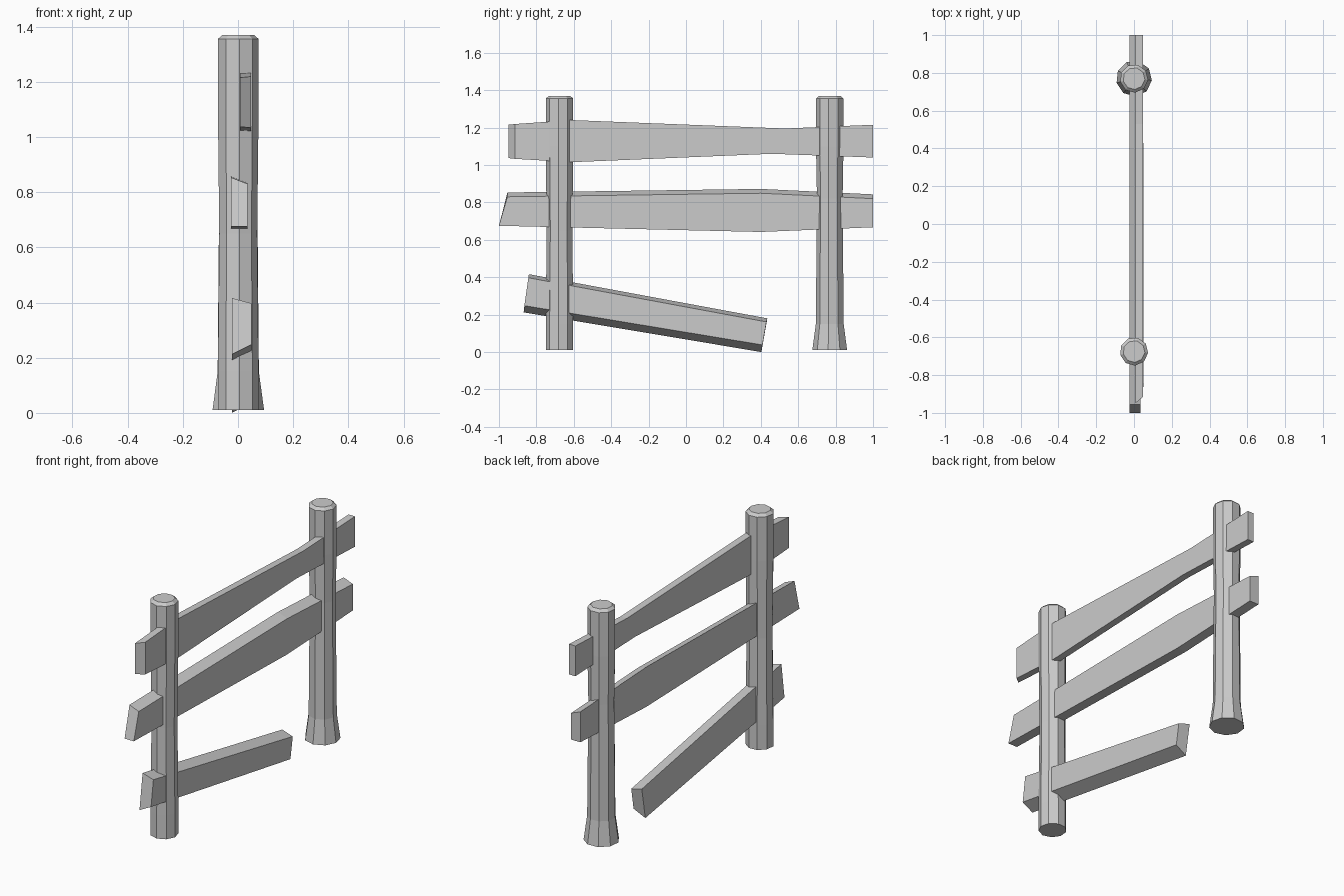
import bpy, math

if "Cube" in bpy.data.objects:
    bpy.data.objects.remove(bpy.data.objects["Cube"])


def make_object(name, verts, faces):
    mesh = bpy.data.meshes.new(name)
    mesh.from_pydata(verts, [], faces)
    obj = bpy.data.objects.new(name, mesh)
    bpy.context.collection.objects.link(obj)
    return obj


def skin_rings(name, rings):
    """Close a stack of equal-sized vertex rings (counter-clockwise seen from the last ring)."""
    n = len(rings[0])
    verts = [v for ring in rings for v in ring]
    faces = [(i * n + j, i * n + (j + 1) % n, (i + 1) * n + (j + 1) % n, (i + 1) * n + j)
             for i in range(len(rings) - 1) for j in range(n)]
    faces.append(tuple(reversed(range(n))))
    faces.append(tuple(range((len(rings) - 1) * n, len(rings) * n)))
    return make_object(name, verts, faces)


def post(name, y, profile, sides=9, turn=math.radians(354)):
    rings = [[(r * math.cos(turn + 2 * math.pi * k / sides),
               y + r * math.sin(turn + 2 * math.pi * k / sides), z)
              for k in range(sides)] for r, z in profile]
    return skin_rings(name, rings)


def rail(name, x0, x1, back, front):
    """Four-sided plank; each section lists (y, z) for top and bottom on the -x and +x faces."""
    rings = []
    for (bt, bb), (ft, fb) in zip(back, front):
        rings.append([(x0, *bb), (x0, *bt), (x1, *ft), (x1, *fb)])
    return skin_rings(name, rings)


# Posts
post("front_post", -0.675,
     [(0.075, 0.01), (0.075, 0.15), (0.070, 0.65), (0.075, 1.1), (0.075, 1.355), (0.058, 1.37)])
post("back_post", 0.77,
     [(0.095, 0.01), (0.076, 0.15), (0.070, 0.82), (0.075, 1.1), (0.075, 1.355), (0.058, 1.37)])

# Top rail, pinched towards the back, with a skewed front end
tail = [((-0.61, 1.24), (-0.61, 1.015)), ((0.53, 1.195), (0.46, 1.06)), ((1, 1.215), (1, 1.04))]
rail("top_rail", 0.007, 0.048,
     [((-0.95, 1.215), (-0.95, 1.037))] + tail,
     [((-0.915, 1.219), (-0.915, 1.033))] + tail)

# Middle rail, with a slanted front end and sloping top
rail("middle_rail", -0.025, 0.034,
     [((-0.955, 0.853), (-1, 0.675)), ((0.4, 0.872), (0.4, 0.642)), ((1, 0.843), (1, 0.667))],
     [((-0.955, 0.83), (-1, 0.675)), ((0.4, 0.849), (0.4, 0.642)), ((1, 0.82), (1, 0.667))])

# Fallen bottom rail
rail("fallen_rail", -0.022, 0.049,
     [((-0.84, 0.416), (-0.868, 0.212)), ((0.435, 0.18), (0.403, 0.0))],
     [((-0.843, 0.397), (-0.864, 0.248)), ((0.43, 0.161), (0.409, 0.038))])
